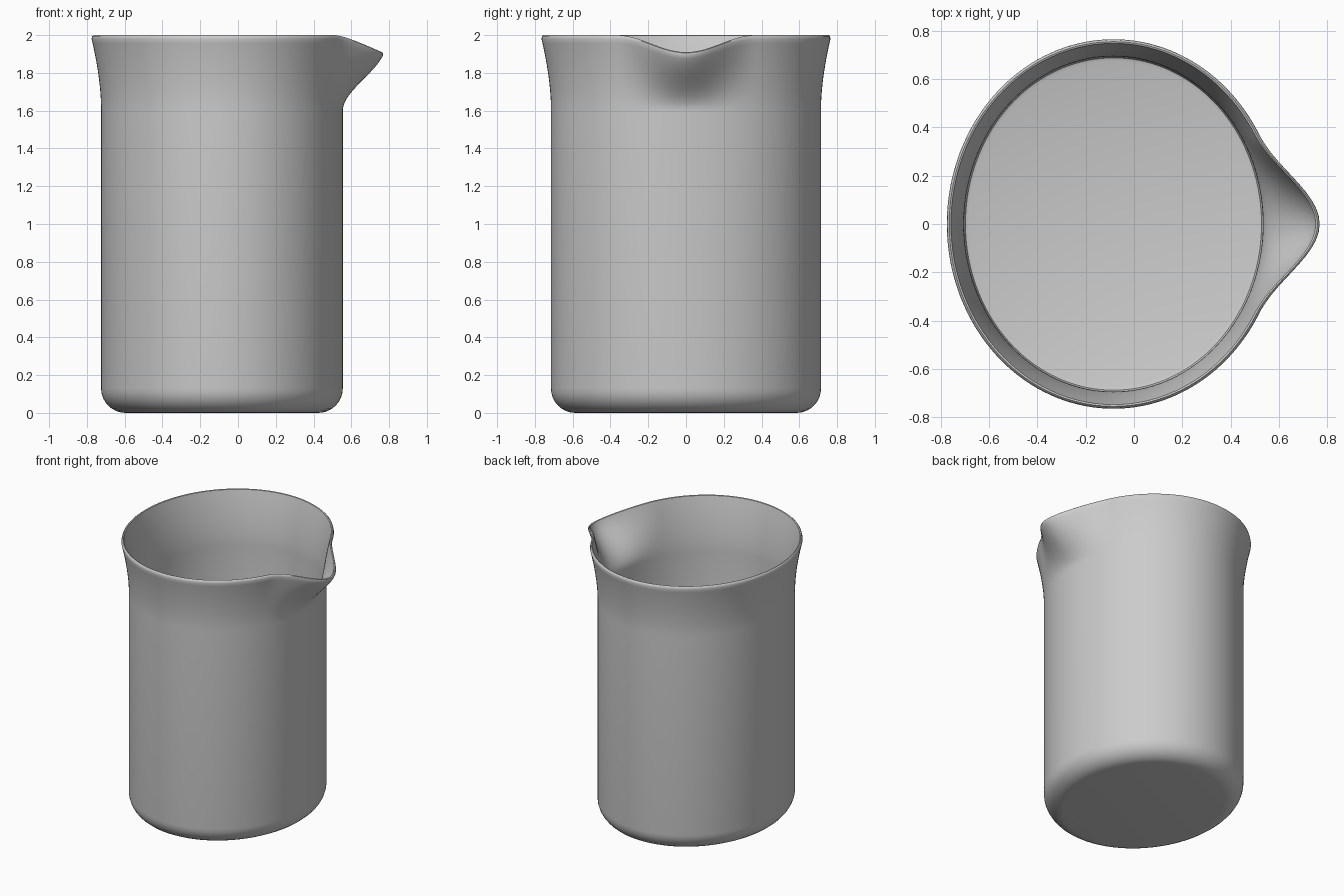
import bpy, bmesh, math

if "Cube" in bpy.data.objects:
    bpy.data.objects.remove(bpy.data.objects["Cube"])

CX, A, B = -0.085, 0.64, 0.715      # oval body: centre x, half width, half depth
N = 144
WALL = 0.021


def smooth(t):
    t = max(0.0, min(1.0, t))
    return t * t * (3 - 2 * t)


def flare(z):
    # gentle outward curve of the wall below the rim
    return 0.05 * max(0.0, (z - 1.62) / 0.36) ** 1.7 if z < 1.98 else 0.05


def ring(bm, off, z):
    # one oval loop, pulled out and down into the pouring spout near the top
    verts = []
    for i in range(N):
        t = 2 * math.pi * i / N
        x, y = CX + (A + off) * math.cos(t), (B + off) * math.sin(t)
        w = 0.0
        if x > CX and abs(y) < 0.37:
            w = 0.5 + 0.5 * math.cos(math.pi * y / 0.37)
        k = (z - 1.6) / 0.4
        x += 0.165 * w * smooth(k)
        zz = z - 0.09 * w * max(0.0, k)
        verts.append(bm.verts.new((x, y, zz)))
    return verts


# profile of (offset from body wall, height), outside bottom to inside floor
R = 0.13
heights = [1.6 + 0.38 * i / 16 for i in range(17)]
profile = []
for i in range(9):                                   # rounded foot
    a = math.pi / 2 * i / 8
    profile.append((-R + R * math.sin(a), R - R * math.cos(a)))
profile += [(flare(z), z) for z in heights]          # outer wall and flare
profile += [(0.047, 1.994), (0.040, 2.0), (0.033, 1.997)]   # rounded lip
profile += [(flare(z) - WALL, z) for z in reversed(heights)]  # inner wall
profile += [(-WALL, 0.10), (-WALL - 0.006, 0.085), (-WALL - 0.02, 0.08)]

bm = bmesh.new()
loops = [ring(bm, o, z) for o, z in profile]
for lo, hi in zip(loops, loops[1:]):
    for i in range(N):
        j = (i + 1) % N
        bm.faces.new((lo[i], lo[j], hi[j], hi[i]))
bm.faces.new(list(reversed(loops[0])))               # underside
bm.faces.new(loops[-1])                              # inside floor
bmesh.ops.recalc_face_normals(bm, faces=bm.faces)

mesh = bpy.data.meshes.new("beaker")
bm.to_mesh(mesh)
bm.free()
beaker = bpy.data.objects.new("beaker", mesh)
bpy.context.collection.objects.link(beaker)
bpy.context.view_layer.objects.active = beaker
beaker.select_set(True)
bpy.ops.object.shade_smooth_by_angle(angle=math.radians(40))
